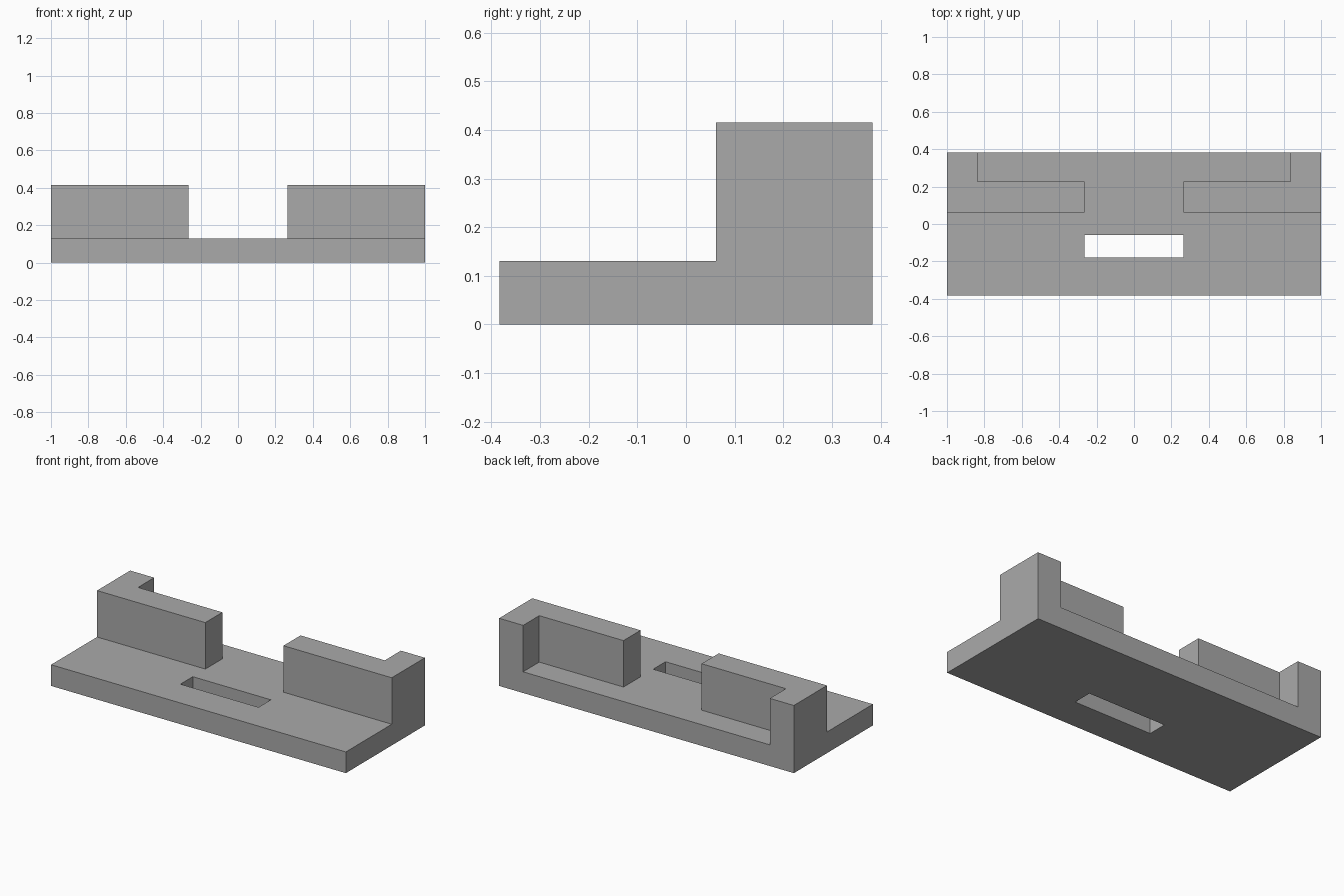
import bpy, bmesh

cube = bpy.data.objects.get("Cube")
if cube:
    bpy.data.objects.remove(cube, do_unlink=True)

BASE_TOP, WALL_TOP = 0.13, 0.415
WALL_IN, LEG_IN = 0.265, 0.837           # half gap between walls, inner side of end legs
WALL_FRONT, WALL_BACK = 0.062, 0.227
SLOT_FRONT, SLOT_BACK = -0.18, -0.06
xs = [-1, -LEG_IN, -WALL_IN, WALL_IN, LEG_IN, 1]
ys = [-0.383, SLOT_FRONT, SLOT_BACK, WALL_FRONT, WALL_BACK, 0.383]


def in_slot(x, y):
    return abs(x) < WALL_IN and SLOT_FRONT < y < SLOT_BACK


def in_wall(x, y):
    along = abs(x) > WALL_IN and WALL_FRONT < y < WALL_BACK
    leg = abs(x) > LEG_IN and y > WALL_FRONT
    return along or leg


def raise_faces(bm, faces, height):
    """Extrude faces straight up and return the new top faces."""
    geom = bmesh.ops.extrude_face_region(bm, geom=faces)["geom"]
    verts = [g for g in geom if isinstance(g, bmesh.types.BMVert)]
    bmesh.ops.translate(bm, verts=verts, vec=(0, 0, height))
    return [g for g in geom if isinstance(g, bmesh.types.BMFace)]


# Floor plan split along every wall and slot line, leaving the slot open
bm = bmesh.new()
grid = [[bm.verts.new((x, y, 0)) for y in ys] for x in xs]
plan = []
for i in range(len(xs) - 1):
    for j in range(len(ys) - 1):
        if not in_slot((xs[i] + xs[i + 1]) / 2, (ys[j] + ys[j + 1]) / 2):
            plan.append(bm.faces.new((grid[i][j], grid[i + 1][j],
                                      grid[i + 1][j + 1], grid[i][j + 1])))

# Base plate; the plan stays behind as its underside
floor = [f.copy() for f in plan]
tops = raise_faces(bm, plan, BASE_TOP)
bmesh.ops.remove_doubles(bm, verts=bm.verts[:], dist=0.0001)

# L-shaped walls rising from the back corners
walls = [f for f in tops if f.is_valid and in_wall(*f.calc_center_median().xy)]
raise_faces(bm, walls, WALL_TOP - BASE_TOP)

# Merge flat areas into clean faces
bmesh.ops.recalc_face_normals(bm, faces=bm.faces[:])
bmesh.ops.dissolve_limit(bm, angle_limit=0.01, verts=bm.verts[:], edges=bm.edges[:])
bmesh.ops.recalc_face_normals(bm, faces=bm.faces[:])

mesh = bpy.data.meshes.new("slotted_bracket")
bm.to_mesh(mesh)
bm.free()
bracket = bpy.data.objects.new("slotted_bracket", mesh)
bpy.context.collection.objects.link(bracket)

# Plain grey finish
grey = bpy.data.materials.new("plain_grey")
grey.use_nodes = True
colour = (0.4, 0.4, 0.4, 1)
grey.diffuse_color = colour
grey.node_tree.nodes["Principled BSDF"].inputs["Base Color"].default_value = colour
mesh.materials.append(grey)
